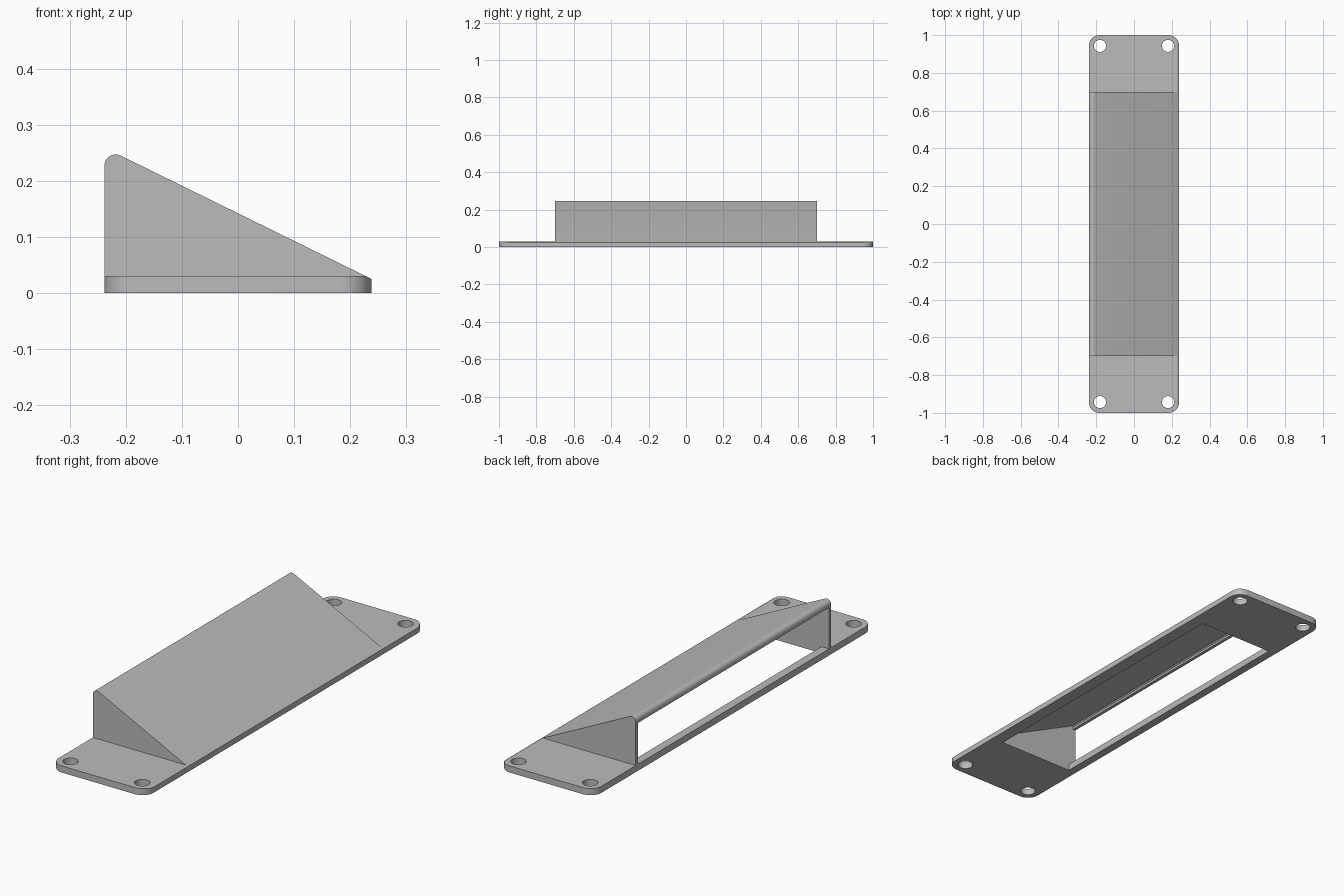
import bpy, bmesh, math

if "Cube" in bpy.data.objects:
    bpy.data.objects.remove(bpy.data.objects["Cube"])

grey = bpy.data.materials.new("plain grey")
grey.diffuse_color = (0.5, 0.5, 0.5, 1)
grey.use_nodes = True
grey.node_tree.nodes["Principled BSDF"].inputs["Base Color"].default_value = grey.diffuse_color


def prism(name, pts, lo, hi, axis):
    """Extrude a closed profile along y (pts are x,z) or z (pts are x,y)."""
    bm = bmesh.new()
    put = (lambda a, b, d: (a, d, b)) if axis == 'Y' else (lambda a, b, d: (a, b, d))
    base = bm.faces.new([bm.verts.new(put(a, b, lo)) for a, b in pts])
    new = bmesh.ops.extrude_face_region(bm, geom=[base])["geom"]
    for v in new:
        if isinstance(v, bmesh.types.BMVert):
            v.co["XYZ".index(axis)] = hi
    bmesh.ops.recalc_face_normals(bm, faces=bm.faces)
    me = bpy.data.meshes.new(name)
    bm.to_mesh(me)
    bm.free()
    ob = bpy.data.objects.new(name, me)
    bpy.context.collection.objects.link(ob)
    me.materials.append(grey)
    return ob


def arc(cx, cy, r, a0, a1, n):
    return [(cx + r * math.cos(math.radians(a0 + (a1 - a0) * i / n)),
             cy + r * math.sin(math.radians(a0 + (a1 - a0) * i / n))) for i in range(n + 1)]


def boolean(target, other, op):
    mod = target.modifiers.new("cut", 'BOOLEAN')
    mod.operation, mod.solver, mod.object = op, 'EXACT', other
    bpy.context.view_layer.objects.active = target
    bpy.ops.object.modifier_apply(modifier=mod.name)
    bpy.data.objects.remove(other)


W, R = 0.238, 0.055          # half width, plate corner radius
SLOPE = (0.025 - 0.245) / (W + 0.209)


def roof(x):
    return 0.025 + SLOPE * (x - W)


# base plate with rounded corners
outline = []
for sx, sy, a in ((1, 1, 0), (-1, 1, 90), (-1, -1, 180), (1, -1, 270)):
    outline += arc(sx * (W - R), sy * (1 - R), R, a, a + 90, 10)
body = prism("vent_hood", outline, 0, 0.03, 'Z')

# front top edge of the plate follows the roof slope
bm = bmesh.new()
bm.from_mesh(body.data)
cut = bmesh.ops.bisect_plane(bm, geom=bm.verts[:] + bm.edges[:] + bm.faces[:],
                             plane_co=(W, 0, 0.025), plane_no=(-SLOPE, 0, 1), clear_outer=True)
bmesh.ops.holes_fill(bm, edges=[e for e in bm.edges if e.is_boundary], sides=0)
bmesh.ops.recalc_face_normals(bm, faces=bm.faces)
bm.to_mesh(body.data)
bm.free()

# sloping hood with rounded ridge
normal_angle = math.degrees(math.atan2(1, -SLOPE))
hood = prism("hood", [(-W, 0.012)] + arc(-W + 0.02, 0.227, 0.02, 180, normal_angle, 8)
             + [(W, 0.025), (W, 0.012)], -0.7, 0.7, 'Y')
boolean(body, hood, 'UNION')

# hollow inside, open at the bottom and along the back
T = 0.0168
cavity = prism("cavity", [(-0.2, -0.1), (0.18, -0.1), (0.18, roof(0.18) - T),
                          (-0.216, roof(-0.216) - T), (-0.223, 0.227), (-0.223, 0.217),
                          (-0.3, 0.217), (-0.3, 0.03), (-0.2, 0.03)], -0.685, 0.685, 'Y')
boolean(body, cavity, 'DIFFERENCE')

# four screw holes
for sx in (-1, 1):
    for sy in (-1, 1):
        boolean(body, prism("screw_hole", arc(sx * 0.18, sy * 0.943, 0.032, 0, 352.5, 47),
                            -0.1, 0.1, 'Z'), 'DIFFERENCE')

bpy.ops.object.select_all(action='DESELECT')
body.select_set(True)
bpy.context.view_layer.objects.active = body
bpy.ops.object.shade_smooth_by_angle(angle=math.radians(25))
